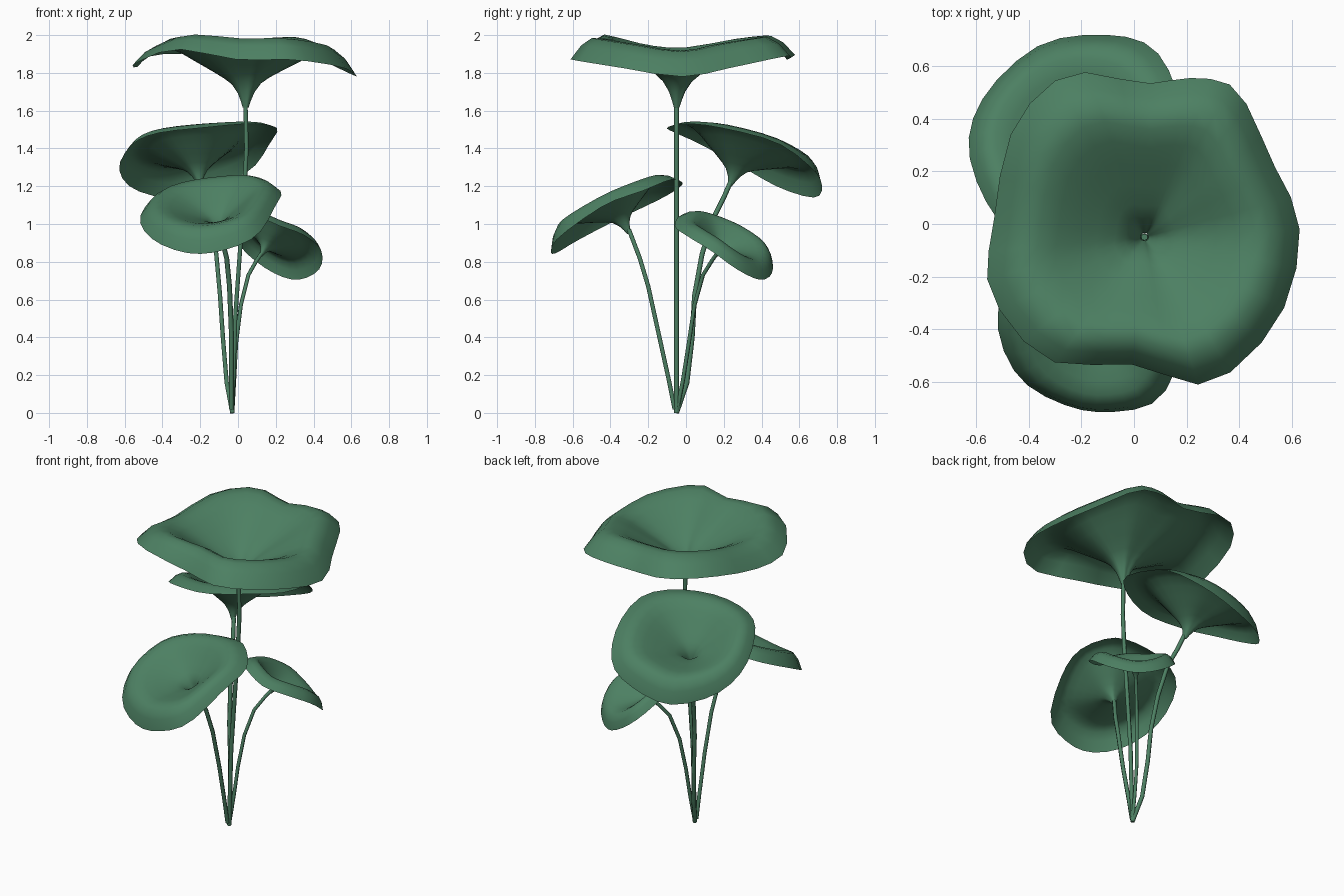
import bpy, bmesh
from mathutils import Vector

green = bpy.data.materials.new("leaf_green")
green.diffuse_color = (0.073, 0.215, 0.123, 1)

SPOKES = 30
# (fraction from stem to rim, height added along the leaf axis)
PROFILE = [(0.025, 0), (0.045, 0.035), (0.075, 0.075), (0.13, 0.112), (0.2, 0.13), (0.32, 0.148),
           (0.45, 0.165), (0.58, 0.183), (0.7, 0.188), (0.8, 0.165), (0.9, 0.1), (1, 0)]


def loop_point(pts, u):
    """Closed Catmull-Rom curve, u in 0..1"""
    n = len(pts)
    f = u * n
    i = int(f)
    t = f - i
    a, b, c, d = (pts[(i + k) % n] for k in (-1, 0, 1, 2))
    return 0.5 * (2 * b + (c - a) * t + (2 * a - 5 * b + 4 * c - d) * t ** 2
                  + (3 * b - a - 3 * c + d) * t ** 3)


def leaf(name, apex, rim):
    """Funnel-shaped sheet; each rim point is x, y, z, bulge"""
    apex = Vector(apex)
    pts = [Vector(p) for p in rim]
    edge = [loop_point(pts, k / SPOKES) for k in range(SPOKES)]
    axis = Vector()
    for k in range(SPOKES):
        axis += (edge[k - 1].xyz - apex).cross(edge[k].xyz - apex)
    axis.normalize()
    bm = bmesh.new()
    rings = [[bm.verts.new(apex.lerp(e.xyz, r) + axis * h * e.w) for e in edge]
             for r, h in PROFILE]
    for a, b in zip(rings, rings[1:]):
        for k in range(SPOKES):
            bm.faces.new((a[k - 1], b[k - 1], b[k], a[k]))
    me = bpy.data.meshes.new(name)
    bm.to_mesh(me)
    bm.free()
    me.materials.append(green)
    me.shade_smooth()
    bpy.context.collection.objects.link(bpy.data.objects.new(name, me))


def stem(name, path, radius):
    cu = bpy.data.curves.new(name, "CURVE")
    cu.dimensions = "3D"
    cu.bevel_depth = radius
    cu.bevel_resolution = 1
    cu.use_fill_caps = True
    sp = cu.splines.new("POLY")
    sp.points.add(len(path) - 1)
    for p, co in zip(sp.points, path):
        p.co = (*co, 1)
    sp.use_smooth = True
    cu.materials.append(green)
    bpy.context.collection.objects.link(bpy.data.objects.new(name, cu))


# Top leaf, wide and level
leaf("top_leaf", (0.04, -0.05, 1.61),
     [(0.63, -0.02, 1.78, 1), (0.52, 0.25, 1.83, 1), (0.39, 0.51, 1.885, .95), (0.22, 0.555, 1.885, .95),
      (0.04, 0.535, 1.87, .95), (-0.25, 0.57, 1.90, .95), (-0.46, 0.36, 1.89, .9),
      (-0.535, 0.0, 1.83, .9), (-0.545, -0.26, 1.85, .9), (-0.33, -0.515, 1.925, .85),
      (0.0, -0.535, 1.87, 1), (0.29, -0.605, 1.87, 1), (0.55, -0.36, 1.83, 1)])
stem("top_stem", [(-0.03, -0.05, 0), (-0.015, -0.05, 0.5), (0.01, -0.05, 0.85),
                  (0.035, -0.05, 1.2), (0.045, -0.05, 1.4), (0.04, -0.05, 1.62)], 0.013)

# Back leaf, tipped towards the back left
leaf("back_leaf", (-0.2, 0.23, 1.2),
     [(0.205, 0.18, 1.51, .52), (0.17, 0.48, 1.43, .52), (0.07, 0.67, 1.29, .7), (-0.12, 0.72, 1.2, .8),
      (-0.36, 0.68, 1.14, .8), (-0.56, 0.50, 1.19, .75), (-0.63, 0.30, 1.30, .65),
      (-0.56, 0.08, 1.42, .6), (-0.43, -0.05, 1.48, .55), (-0.18, -0.10, 1.51, .55),
      (0.06, 0.0, 1.53, .5)])
stem("back_stem", [(-0.03, -0.05, 0), (-0.06, 0.005, 0.16), (-0.08, 0.033, 0.4), (-0.095, 0.045, 0.62),
                   (-0.115, 0.085, 0.84), (-0.14, 0.145, 1.03), (-0.175, 0.2, 1.14), (-0.195, 0.235, 1.22)], 0.013)

# Front leaf, facing forwards
leaf("front_leaf", (-0.1, -0.3, 0.95),
     [(0.225, -0.23, 1.175, .6), (0.1, -0.08, 1.235, .55), (-0.06, -0.02, 1.22, .6),
      (-0.28, -0.04, 1.19, .6), (-0.45, -0.14, 1.13, .6), (-0.52, -0.37, 1.02, .6),
      (-0.44, -0.58, 0.91, .65), (-0.26, -0.69, 0.845, .7), (-0.08, -0.715, 0.86, .7),
      (0.1, -0.66, 0.94, .65), (0.2, -0.43, 1.1, .55)])
stem("front_stem", [(-0.035, -0.06, 0.02), (-0.035, -0.09, 0.17), (-0.035, -0.145, 0.42),
                    (-0.045, -0.2, 0.67), (-0.06, -0.245, 0.82), (-0.098, -0.302, 0.97)], 0.013)

# Small leaf, tipped towards the back right
leaf("small_leaf", (0.12, 0.16, 0.83),
     [(0.22, -0.06, 0.99, .45), (0.35, 0.0, 0.94, .45), (0.44, 0.13, 0.86, .45), (0.43, 0.27, 0.76, .45),
      (0.32, 0.39, 0.705, .45), (0.19, 0.455, 0.74, .45), (0.05, 0.44, 0.84, .45),
      (-0.03, 0.29, 0.95, .45), (-0.03, 0.1, 1.03, .45), (0.07, -0.02, 1.05, .45)])
stem("small_stem", [(-0.03, -0.05, 0), (-0.02, -0.015, 0.18), (-0.01, 0.015, 0.37), (0.015, 0.045, 0.57),
                    (0.055, 0.09, 0.73), (0.1, 0.14, 0.81), (0.125, 0.165, 0.845)], 0.011)
